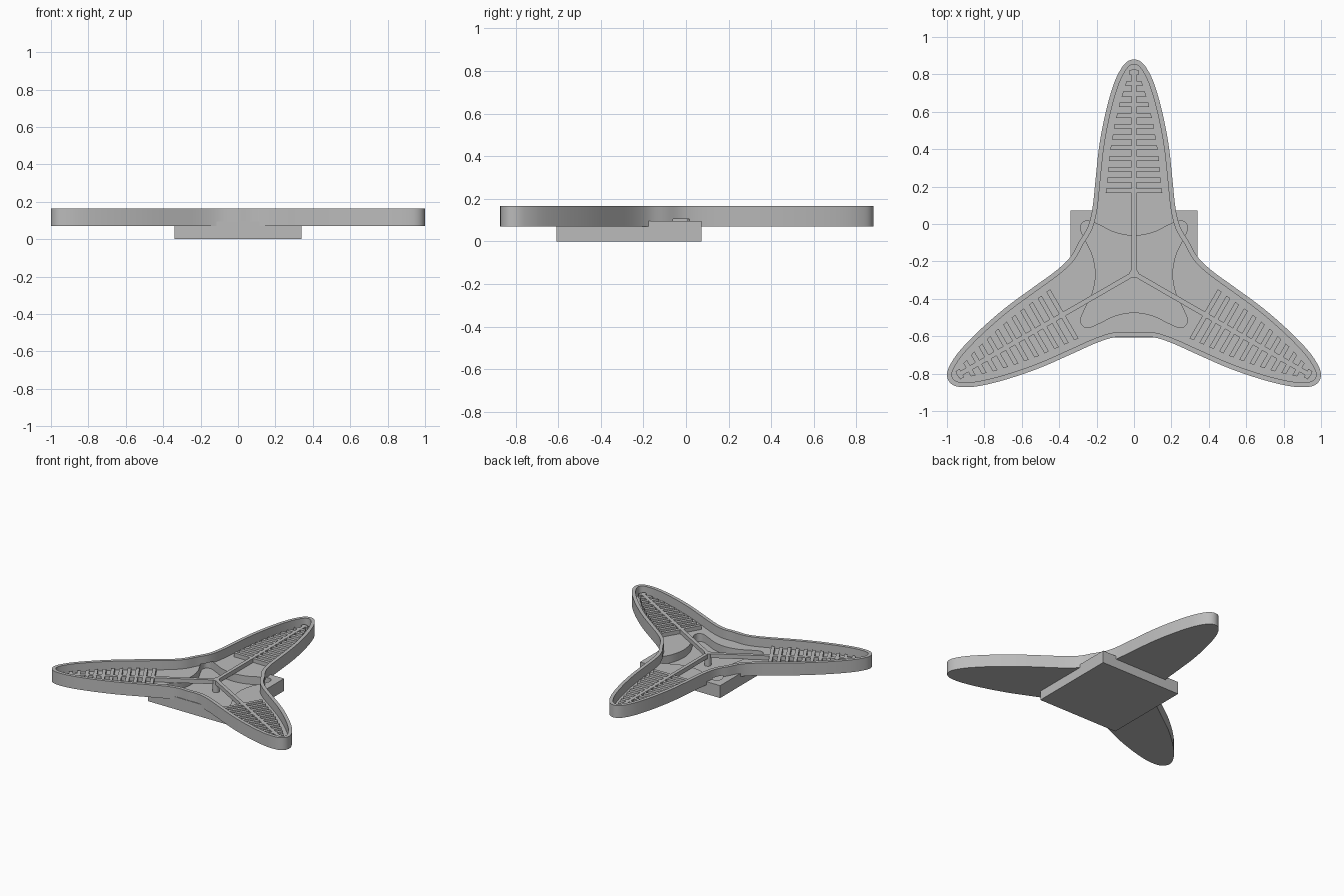
import bpy, bmesh, math
from mathutils import Vector, Matrix

cube = bpy.data.objects.get("Cube")
if cube:
    bpy.data.objects.remove(cube)

HUB = Vector((0, -0.265))
FLOOR, RIB_TOP = 0.095, 0.127

grey = bpy.data.materials.new("plain grey")
grey.use_nodes = True
grey.diffuse_color = (0.5, 0.5, 0.5, 1)
grey.node_tree.nodes["Principled BSDF"].inputs["Base Color"].default_value = (0.5, 0.5, 0.5, 1)


def smooth_loop(pts, steps=5):
    """Closed Catmull-Rom curve through the points."""
    out, n = [], len(pts)
    for i in range(n):
        a, b, c, d = (pts[(i + k) % n] for k in (-1, 0, 1, 2))
        for s in range(steps):
            t = s / steps
            out.append(0.5 * (2 * b + (c - a) * t + (2 * a - 5 * b + 4 * c - d) * t ** 2
                              + (3 * b - a - 3 * c + d) * t ** 3))
    return out


def inset(loop, dist):
    """Offset a counter-clockwise loop inwards."""
    out = []
    for i, p in enumerate(loop):
        t = (loop[(i + 1) % len(loop)] - loop[i - 1]).normalized()
        out.append(p + Vector((-t.y, t.x)) * dist)
    return out


def prism(bm, loop, z0, z1):
    low = [bm.verts.new((p.x, p.y, z0)) for p in loop]
    high = [bm.verts.new((p.x, p.y, z1)) for p in loop]
    bm.faces.new(low[::-1])
    bm.faces.new(high)
    for i in range(len(loop)):
        j = (i + 1) % len(loop)
        bm.faces.new((low[i], low[j], high[j], high[i]))


def make(name, prisms):
    bm = bmesh.new()
    for loop, z0, z1 in prisms:
        prism(bm, loop, z0, z1)
    bmesh.ops.recalc_face_normals(bm, faces=bm.faces)
    mesh = bpy.data.meshes.new(name)
    bm.to_mesh(mesh)
    bm.free()
    mesh.materials.append(grey)
    obj = bpy.data.objects.new(name, mesh)
    bpy.context.collection.objects.link(obj)
    return obj


def activate(obj):
    bpy.ops.object.select_all(action='DESELECT')
    obj.select_set(True)
    bpy.context.view_layer.objects.active = obj


def carve(obj, cutter):
    mod = obj.modifiers.new("cut", 'BOOLEAN')
    mod.operation, mod.solver, mod.object = 'DIFFERENCE', 'EXACT', cutter
    activate(obj)
    bpy.ops.object.modifier_apply(modifier=mod.name)


def shade(obj):
    activate(obj)
    bpy.ops.object.shade_smooth_by_angle(angle=math.radians(30))


def rect(x0, x1, y0, y1):
    return [Vector(p) for p in ((x0, y0), (x1, y0), (x1, y1), (x0, y1))]


# Half outline of one arm: half width, distance from hub
arm = [(0.294, 0.17), (0.247, 0.25), (0.222, 0.35), (0.206, 0.5), (0.189, 0.66),
       (0.167, 0.79), (0.137, 0.92), (0.102, 1.03), (0.066, 1.1), (0.035, 1.134), (0, 1.145)]
arm_loop = [Vector(p) for p in arm] + [Vector((-w, d)) for w, d in arm[-2:0:-1]]
turns = [Matrix.Rotation(math.radians(120 * k), 2) for k in range(3)]
outline = smooth_loop([HUB + m @ p for m in turns for p in arm_loop])


def half_width(d):
    for (w0, d0), (w1, d1) in zip(arm, arm[1:]):
        if d0 <= d <= d1:
            return w0 + (w1 - w0) * (d - d0) / (d1 - d0)
    return 0


# Four-lobed pocket under the hub
side = [(0.205, 0), (0.222, 0.1), (0.26, 0.18), (0.285, 0.24),
        (0.275, 0.275), (0.24, 0.285), (0.18, 0.26), (0.1, 0.222)]
quarter = [Matrix.Rotation(math.pi / 2 * k, 2) for k in range(4)]
pocket = smooth_loop([Vector((0, -0.268)) + m @ Vector(p) for m in quarter for p in side])

pocket_cutter = make("pocket_cutter", [(pocket, 0.035, FLOOR + 0.01)])
cavity_cutter = make("cavity_cutter", [(inset(outline, 0.026), FLOOR + 0.0005, 0.3)])

# Three-armed tray with raised rim
tray = make("tray", [(outline, 0.07, 0.165)])
carve(tray, cavity_cutter)
carve(tray, pocket_cutter)
shade(tray)

# Square base block
base = make("base_block", [(rect(-0.34, 0.34, -0.608, 0.072), 0, FLOOR)])
carve(base, pocket_cutter)
shade(base)

for cutter in (pocket_cutter, cavity_cutter):
    bpy.data.objects.remove(cutter)

# Central ribs and cross fins on each arm
for k, m in enumerate(turns):
    make(f"arm_rib_{k + 1}", [([HUB + m @ p for p in rect(-0.013, 0.013, 0, 1.09)],
                               FLOOR, RIB_TOP)])
    fins = []
    for i in range(12):
        d0 = 0.43 + 0.0575 * i
        d1 = d0 + 0.025
        w0, w1 = (max(half_width(d) - 0.062, 0.025) for d in (d0, d1))
        for s in (-1, 1):
            quad = [(0.012 * s, d0), (w0 * s, d0), (w1 * s, d1), (0.012 * s, d1)]
            fins.append(([HUB + m @ Vector(p) for p in quad][::s], FLOOR, RIB_TOP - 0.001))
    make(f"cross_fins_{k + 1}", fins)

# Hub post standing in the pocket
circle = [HUB + Vector((math.cos(a), math.sin(a))) * 0.024
          for a in (math.tau * i / 24 for i in range(24))]
shade(make("hub_post", [(circle, 0.03, RIB_TOP + 0.001)]))
